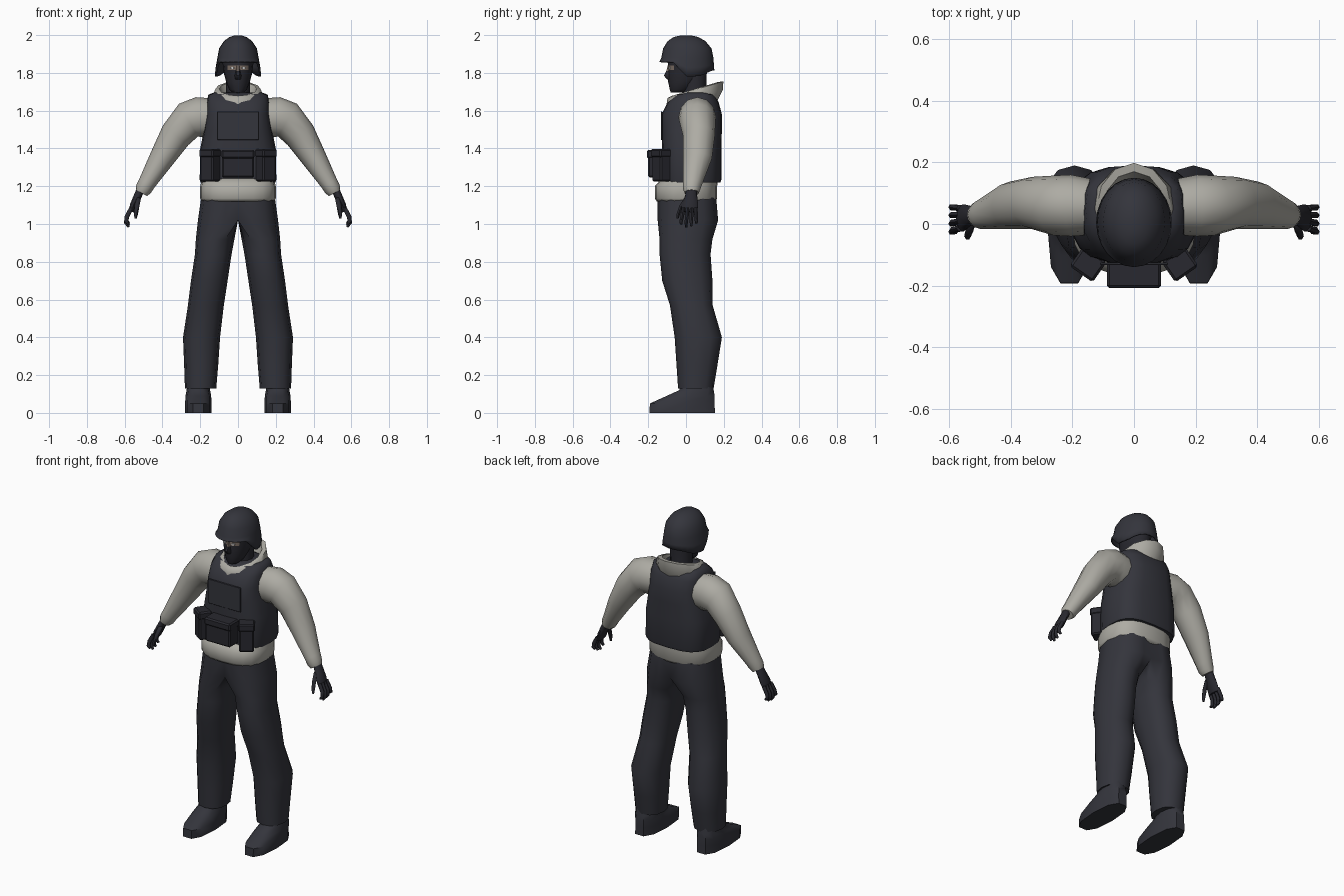
import bpy
import bmesh
from math import sin, cos, pi, radians
from mathutils import Vector, Matrix

default_cube = bpy.data.objects.get("Cube")
if default_cube:
    bpy.data.objects.remove(default_cube, do_unlink=True)


def make_material(name, red, green, blue):
    material = bpy.data.materials.new(name)
    material.use_nodes = True
    colour = (red, green, blue, 1)
    material.diffuse_color = colour
    shader = material.node_tree.nodes["Principled BSDF"]
    shader.inputs["Base Color"].default_value = colour
    shader.inputs["Roughness"].default_value = 0.9
    return material


NAVY = make_material("dark navy cloth", 0.034, 0.035, 0.045)
BLACK = make_material("black gear", 0.022, 0.022, 0.029)
SHIRT = make_material("light grey shirt", 0.42, 0.41, 0.37)
SKIN = make_material("skin", 0.22, 0.17, 0.14)
WHITE = make_material("eye white", 0.6, 0.6, 0.6)


def finish(bm, name, materials, mirror=False, angle=45):
    """Turn a bmesh into a shaded object, mirrored left to right if asked."""
    bmesh.ops.recalc_face_normals(bm, faces=bm.faces[:])
    mesh = bpy.data.meshes.new(name)
    bm.to_mesh(mesh)
    bm.free()
    obj = bpy.data.objects.new(name, mesh)
    bpy.context.collection.objects.link(obj)
    for material in materials:
        mesh.materials.append(material)
    bpy.ops.object.select_all(action='DESELECT')
    obj.select_set(True)
    bpy.context.view_layer.objects.active = obj
    bpy.ops.object.shade_smooth_by_angle(angle=radians(angle))
    if mirror:
        modifier = obj.modifiers.new("mirror", 'MIRROR')
        modifier.merge_threshold = 0.002
    return obj


def signed_power(value, exponent):
    return abs(value) ** exponent * (1 if value >= 0 else -1)


def loft(name, rings, material, sides=12, power=2, mirror=False,
         deform=None, half=False, caps=True, paint=None, angle=45):
    """Skin rounded rings given as x, y, z, radius across, radius deep, tilt."""
    bm = bmesh.new()
    loops = []
    for x, y, z, across, deep, *tilt in rings:
        lean = radians(tilt[0]) if tilt else 0
        loop = []
        for i in range(sides):
            turn = 2 * pi * i / sides
            u = across * signed_power(cos(turn), 2 / power)
            v = deep * signed_power(sin(turn), 2 / power)
            point = Vector((x + u * cos(lean), y + v, z + u * sin(lean)))
            if deform:
                point = deform(point)
            if half:
                point.x = max(point.x, 0)
            loop.append(bm.verts.new(point))
        loops.append(loop)
    for low, high in zip(loops, loops[1:]):
        for i in range(sides):
            j = (i + 1) % sides
            bm.faces.new((low[i], low[j], high[j], high[i]))
    if caps:
        bm.faces.new(loops[0])
        bm.faces.new(loops[-1])
    if half:
        inner = [f for f in bm.faces if all(v.co.x < 0.0001 for v in f.verts)]
        bmesh.ops.delete(bm, geom=inner, context='FACES')
    bm.normal_update()
    if paint:
        for face in bm.faces:
            if paint[1](face):
                face.material_index = 1
    materials = [material] + ([paint[0]] if paint else [])
    return finish(bm, name, materials, mirror, angle)


def box(name, centre, size, material, turn=0, mirror=False, bevel=0.008):
    bm = bmesh.new()
    matrix = (Matrix.Translation(centre) @ Matrix.Rotation(radians(turn), 4, 'Z')
              @ Matrix.Diagonal((*size, 1)))
    bmesh.ops.create_cube(bm, size=1, matrix=matrix)
    if bevel:
        bmesh.ops.bevel(bm, geom=bm.edges[:], offset=bevel, segments=1,
                        affect='EDGES')
    return finish(bm, name, [material], mirror, 30)


# Trousers: one leg with half the hips, mirrored
loft("trousers", [
    (.06, .005, 1.14, .135, .155), (.07, .01, 1.02, .142, .16),
    (.121, 0, .92, .102, .14), (.131, -.005, .84, .097, .135),
    (.152, .007, .7, .097, .133), (.17, .028, .57, .095, .113),
    (.193, .065, .4, .098, .125), (.195, .058, .25, .09, .108),
    (.198, .052, .13, .083, .094)],
    NAVY, sides=12, power=2.3, mirror=True, half=True, angle=60)

# Boots
loft("boots", [
    (.21, -.02, 0, .07, .18), (.21, -.02, .05, .07, .178),
    (.21, .025, .09, .068, .132), (.21, .055, .12, .062, .095),
    (.21, .06, .18, .055, .08)], NAVY, sides=10, power=2.6, mirror=True)

# Shirt hem, sleeves and cowl collar
loft("shirt_hem", [
    (0, 0, 1.12, .19, .155), (0, 0, 1.135, .2, .165), (0, 0, 1.2, .2, .165),
    (0, .02, 1.24, .19, .15)], SHIRT, sides=20, power=2.6, angle=60)
loft("sleeves", [
    (.13, .055, 1.56, .105, .09, 90), (.205, .06, 1.565, .108, .1, 80),
    (.262, .06, 1.55, .1, .097, 60), (.33, .068, 1.47, .085, .085, 38),
    (.405, .06, 1.345, .066, .077, 30), (.483, .035, 1.215, .046, .052, 30),
    (.5, .03, 1.185, .044, .046, 30), (.512, .03, 1.165, .034, .038, 30)],
    SHIRT, mirror=True, angle=60)


def tip_back_up(point):
    point.z += 0.3 * (point.y - 0.03)
    return point


loft("collar", [
    (0, .04, 1.6, .12, .12), (0, .045, 1.66, .138, .15),
    (0, .05, 1.705, .122, .148), (0, .048, 1.71, .1, .122),
    (0, .045, 1.64, .08, .095)],
    SHIRT, deform=tip_back_up, caps=False, angle=60)

# Armoured vest
loft("vest", [
    (0, .03, 1.22, .198, .152), (0, .03, 1.235, .203, .157),
    (0, .03, 1.4, .2, .157), (0, .03, 1.5, .18, .16),
    (0, .03, 1.58, .167, .16), (0, .038, 1.645, .166, .135),
    (0, .05, 1.685, .157, .1), (0, .055, 1.695, .13, .07)],
    NAVY, sides=20, power=3, angle=60)
box("vest_chest_panel", (0, -.129, 1.52), (.22, .008, .15), NAVY, bevel=.002)

# Belt pouches with lids
box("centre_pouch", (0, -.155, 1.315), (.17, .09, .14), BLACK)
box("centre_pouch_lid", (0, -.16, 1.37), (.176, .095, .045), BLACK)
box("side_pouches", (.147, -.127, 1.31), (.085, .075, .17), BLACK, 35, True)
box("side_pouch_lids", (.149, -.13, 1.375), (.092, .08, .045), BLACK, 35, True)

# Gloved hands
loft("palms", [
    (.512, .03, 1.19, .022, .026, 30), (.53, .027, 1.15, .021, .032, 25),
    (.553, .02, 1.1, .019, .044, 20), (.565, .018, 1.065, .014, .042, 15)],
    BLACK, sides=8, mirror=True, angle=60)
for i, finger in enumerate(("index", "middle", "ring", "little")):
    root = -.014 + .022 * i
    tip = -.026 + .027 * i
    drop = .015 * abs(i - 1.3)
    loft(finger + "_fingers", [
        (.564, root, 1.085, .012, .011, 15),
        (.588, (root + tip) / 2, 1.04, .012, .011, 15),
        (.592, tip, 1.005 + drop / 2, .011, .01, -15),
        (.578, tip, .98 + drop, .007, .007, -35)],
        BLACK, sides=6, mirror=True, angle=60)
loft("thumbs", [
    (.527, .005, 1.14, .014, .014, 15), (.535, -.025, 1.095, .013, .013),
    (.54, -.04, 1.055, .011, .011), (.542, -.044, 1.03, .006, .006)],
    BLACK, sides=6, mirror=True, angle=60)

# Masked head with an eye opening
loft("neck", [(0, .05, 1.58, .07, .07), (0, .045, 1.68, .062, .062),
              (0, .045, 1.8, .065, .065)], BLACK, angle=60)


def is_eye_opening(face):
    middle = face.calc_center_median()
    return 1.815 < middle.z < 1.838 and middle.y < -.065


loft("head", [
    (0, -.045, 1.695, .03, .036), (0, -.03, 1.712, .047, .056),
    (0, -.012, 1.75, .062, .082), (0, .005, 1.79, .073, .1),
    (0, .008, 1.815, .077, .102), (0, .008, 1.838, .08, .102),
    (0, .01, 1.88, .085, .108), (0, .01, 1.92, .07, .09)],
    BLACK, sides=16, paint=(SKIN, is_eye_opening), angle=60)
loft("nose", [
    (0, -.09, 1.765, .014, .012), (0, -.095, 1.785, .018, .025),
    (0, -.092, 1.81, .011, .014)], BLACK, sides=6, angle=60)
loft("nose_bridge", [(0, -.092, 1.81, .011, .014), (0, -.088, 1.84, .008, .01)],
     SKIN, sides=6)
box("eyes", (.03, -.088, 1.826), (.018, .008, .009), WHITE, 18, True, 0)


# Helmet with a rim raised over the face and dropped over the ears
def shape_rim(point):
    if point.z < 1.87:
        front = min(max(-point.y / .07, 0), 1)
        back = min(max((point.y - .07) / .07, 0), 1)
        point.z += (1.868 - point.z) * .9 * front
        point.z += (1.86 - point.z) * .4 * back
    return point


helmet = loft("helmet", [
    (0, .005, 1.782, .123, .145), (0, .005, 1.83, .118, .143),
    (0, .007, 1.88, .109, .138), (0, .007, 1.93, .1, .128),
    (0, .003, 1.968, .075, .1), (0, 0, 1.99, .045, .065),
    (0, 0, 1.999, .015, .025)],
    NAVY, sides=24, deform=shape_rim, caps=False, angle=60)
bm = bmesh.new()
bm.from_mesh(helmet.data)
bmesh.ops.holes_fill(bm, edges=[e for e in bm.edges if e.is_boundary
                                and e.verts[0].co.z > 1.95], sides=0)
bm.to_mesh(helmet.data)
bm.free()
shell = helmet.modifiers.new("shell", 'SOLIDIFY')
shell.thickness = 0.01
shell.offset = -1
